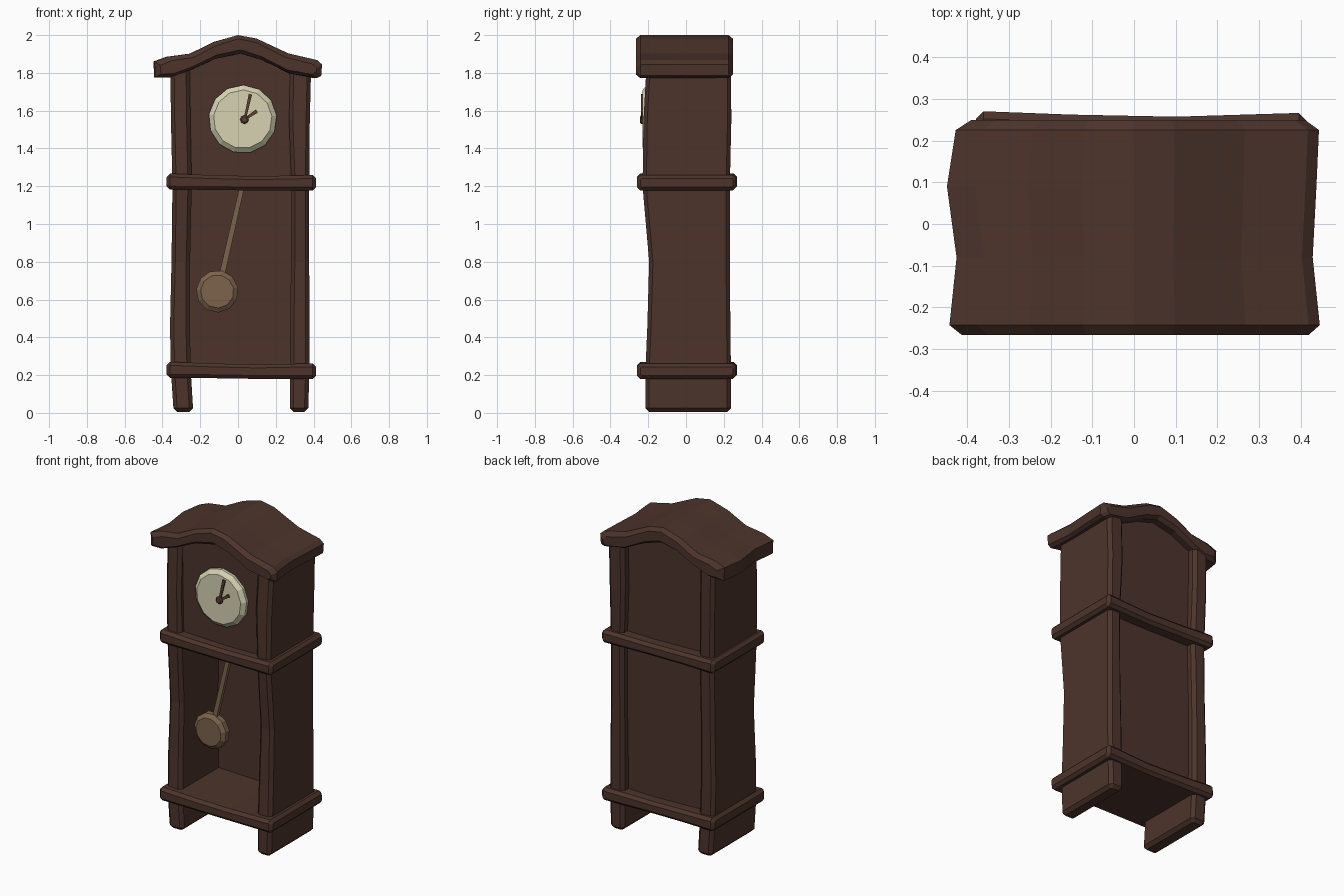
import bpy, bmesh, math
from mathutils import Vector

if "Cube" in bpy.data.objects:
    bpy.data.objects.remove(bpy.data.objects["Cube"])


def material(name, rgb):
    m = bpy.data.materials.new(name)
    m.diffuse_color = (*rgb, 1)
    m.use_nodes = True
    m.node_tree.nodes["Principled BSDF"].inputs["Base Color"].default_value = m.diffuse_color
    return m


WOOD = material("dark wood", (0.073, 0.034, 0.0245))
FACE = material("cream dial", (0.67, 0.65, 0.45))
BRASS = material("dull brass", (0.20, 0.125, 0.073))
HAND = material("brown hand", (0.11, 0.05, 0.036))


def loft(name, rings, mat):
    """Closed skin through rings of equal point count."""
    n = len(rings[0])
    verts = [p for r in rings for p in r]
    faces = [tuple(range(n)), tuple(range((len(rings) - 1) * n, len(rings) * n))]
    for k in range(len(rings) - 1):
        for i in range(n):
            j = (i + 1) % n
            faces.append((k * n + i, k * n + j, (k + 1) * n + j, (k + 1) * n + i))
    me = bpy.data.meshes.new(name)
    me.from_pydata(verts, [], faces)
    me.materials.append(mat)
    ob = bpy.data.objects.new(name, me)
    bpy.context.collection.objects.link(ob)
    # consistent outward normals
    bm = bmesh.new()
    bm.from_mesh(me)
    bmesh.ops.recalc_face_normals(bm, faces=bm.faces)
    bm.to_mesh(me)
    bm.free()
    return ob


def chamfer_rect(a0, a1, b0, b1, c):
    return [(a0 + c, b0), (a1 - c, b0), (a1, b0 + c), (a1, b1 - c),
            (a1 - c, b1), (a0 + c, b1), (a0, b1 - c), (a0, b0 + c)]


def beam(name, axis, stations, c, mat=WOOD):
    """Chamfered bar; stations are (position, a0, a1, b0, b1) along x or z."""
    def place(t, a, b):
        return (t, a, b) if axis == "x" else (a, b, t)
    rings = []
    last = len(stations) - 1
    for k, (t, a0, a1, b0, b1) in enumerate(stations):
        inner = [place(t, a, b) for a, b in
                 chamfer_rect(a0 + c, a1 - c, b0 + c, b1 - c, c * 0.4)]
        if k == 0:
            rings.append(inner)
        tt = t + c if k == 0 else t - c if k == last else t
        rings.append([place(tt, a, b) for a, b in chamfer_rect(a0, a1, b0, b1, c)])
        if k == last:
            rings.append(inner)
    return loft(name, rings, mat)


def disc(name, x, z, sides, steps, mat, turn=0.0):
    """Round part facing the front; steps are (y, radius)."""
    rings = [[(x + r * math.cos(turn + math.tau * i / sides), y,
               z + r * math.sin(turn + math.tau * i / sides)) for i in range(sides)]
             for y, r in steps]
    return loft(name, rings, mat)


def bar(name, p, q, w0, w1, depth, mat):
    """Tapered rectangular bar from p to q."""
    p, q = Vector(p), Vector(q)
    d = (q - p).normalized()
    s = d.cross(Vector((0, 1, 0))).normalized()
    f = Vector((0, depth / 2, 0))
    return loft(name, [[e + s * w + f, e - s * w + f, e - s * w - f, e + s * w - f]
                       for e, w in ((p, w0 / 2), (q, w1 / 2))], mat)


# Side boards, running down into the feet
beam("left_side_board", "z", [
    (0.005, -0.342, -0.238, -0.215, 0.238), (0.22, -0.355, -0.25, -0.215, 0.238),
    (0.45, -0.36, -0.255, -0.205, 0.235), (0.80, -0.352, -0.254, -0.195, 0.232),
    (1.20, -0.347, -0.245, -0.23, 0.232), (1.55, -0.355, -0.252, -0.225, 0.24),
    (1.84, -0.358, -0.255, -0.21, 0.238)], 0.02)
beam("right_side_board", "z", [
    (0.005, 0.275, 0.372, -0.215, 0.238), (0.22, 0.275, 0.378, -0.215, 0.238),
    (0.45, 0.276, 0.378, -0.205, 0.235), (0.80, 0.281, 0.377, -0.195, 0.232),
    (1.20, 0.283, 0.377, -0.23, 0.232), (1.55, 0.27, 0.38, -0.225, 0.24),
    (1.84, 0.276, 0.387, -0.21, 0.238)], 0.02)

# Trim slabs: floor of the case and divider below the dial
for name, z in (("bottom_slab", 0.0), ("middle_slab", 0.997)):
    beam(name, "x", [
        (-0.378, -0.26, 0.27, z + 0.185, z + 0.27),
        (-0.15, -0.26, 0.262, z + 0.184, z + 0.262),
        (0.10, -0.257, 0.257, z + 0.180, z + 0.256),
        (0.413, -0.26, 0.266, z + 0.180, z + 0.262)], 0.018)


# Panels with a top that follows the arch
ARCH = [(-0.27, 1.83), (-0.12, 1.905), (0.01, 1.93), (0.13, 1.90), (0.29, 1.82)]


def panel(name, z0, y0, y1):
    outline = [(-0.29, z0), (0.31, z0)] + ARCH[::-1]
    return loft(name, [[(x, y, z) for x, z in outline] for y in (y0, y1)], WOOD)


panel("back_panel", 0.23, 0.165, 0.183)
panel("dial_panel", 1.22, -0.19, -0.165)

# Arched roof, lofted front to back
TOP = [(-1.0, 1.86), (-0.85, 1.885), (-0.57, 1.902), (-0.28, 1.965), (0.0, 2.0),
       (0.22, 1.982), (0.60, 1.903), (0.94, 1.868), (1.0, 1.845)]
UNDER = [(0.99, 1.785), (0.94, 1.772), (0.63, 1.795), (0.29, 1.868), (0.03, 1.902),
         (-0.28, 1.874), (-0.60, 1.81), (-0.83, 1.776), (-0.99, 1.775)]


def roof_ring(y, left, right, inset):
    def px(x):
        return x * (right if x > 0 else left)
    return ([(px(x), y, z - inset) for x, z in TOP]
            + [(px(x), y, z + inset) for x, z in UNDER])


loft("arched_roof", [
    roof_ring(-0.266, 0.412, 0.418, 0.02), roof_ring(-0.242, 0.442, 0.445, 0),
    roof_ring(-0.08, 0.425, 0.428, 0), roof_ring(0.09, 0.448, 0.437, 0),
    roof_ring(0.225, 0.427, 0.443, 0), roof_ring(0.249, 0.39, 0.41, 0.02)], WOOD)

# Dial and hands
disc("dial", 0.025, 1.555, 13, [(-0.175, 0.165), (-0.19, 0.181), (-0.207, 0.181),
                                (-0.229, 0.155)], FACE, 0.1)
disc("hand_hub", 0.034, 1.553, 8, [(-0.22, 0.023), (-0.238, 0.023), (-0.244, 0.015)], HAND)
bar("minute_hand", (0.036, -0.234, 1.555), (0.066, -0.234, 1.687), 0.012, 0.018, 0.01, HAND)
bar("hour_hand", (0.036, -0.234, 1.555), (0.10, -0.234, 1.598), 0.012, 0.02, 0.01, HAND)

# Pendulum
bar("pendulum_rod", (0.022, -0.095, 1.20), (-0.092, -0.105, 0.70), 0.026, 0.03, 0.024, BRASS)
disc("pendulum_bob", -0.11, 0.643, 11, [(-0.07, 0.085), (-0.085, 0.112), (-0.12, 0.112),
                                        (-0.138, 0.088)], BRASS, 0.2)
